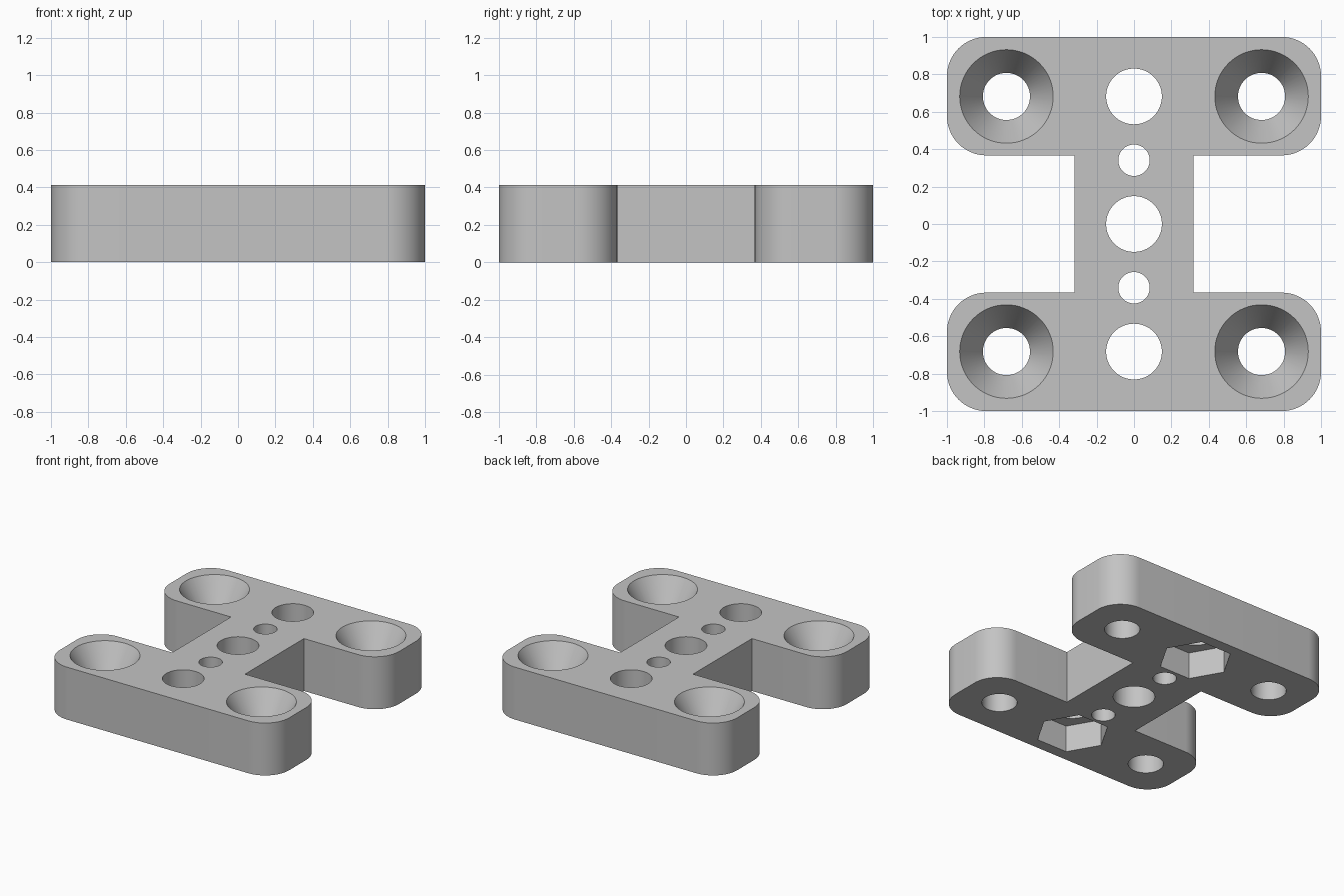
import bpy, bmesh, math

if "Cube" in bpy.data.objects:
    bpy.data.objects.remove(bpy.data.objects["Cube"], do_unlink=True)

HEIGHT = 0.413
HALF = 1.0           # half of the overall side
INNER = 0.367        # inner edge of each flange
WAIST = 0.318        # half width of the web
FILLET = 0.21
HOLE = 0.682         # offset of the outer holes
POCKET = 0.21        # depth of nut pockets and countersinks


def finish(name, bm):
    bmesh.ops.recalc_face_normals(bm, faces=bm.faces)
    mesh = bpy.data.meshes.new(name)
    bm.to_mesh(mesh)
    bm.free()
    obj = bpy.data.objects.new(name, mesh)
    bpy.context.collection.objects.link(obj)
    return obj


def lathe(name, x, y, profile, sides=64):
    """Closed solid from (radius, z) rings around a vertical axis."""
    bm = bmesh.new()
    rings = []
    for r, z in profile:
        angles = [math.tau * i / sides for i in range(sides)]
        rings.append([bm.verts.new((x + r * math.cos(a), y + r * math.sin(a), z)) for a in angles])
    for low, high in zip(rings, rings[1:]):
        for i in range(sides):
            j = (i + 1) % sides
            bm.faces.new((low[i], low[j], high[j], high[i]))
    bm.faces.new(rings[0])
    bm.faces.new(rings[-1])
    return finish(name, bm)


def corner(cx, cy, start, steps=16):
    """Quarter-circle fillet, counter-clockwise."""
    angles = [start + math.pi / 2 * i / steps for i in range(steps + 1)]
    return [(cx + FILLET * math.cos(a), cy + FILLET * math.sin(a)) for a in angles]


# H-shaped plate: right half outline, then the same turned half a revolution
c = HALF - FILLET
half = [(WAIST, -INNER), (WAIST, INNER)]
half += corner(c, INNER + FILLET, -math.pi / 2) + corner(c, c, 0)
half += corner(-c, c, math.pi / 2) + corner(-c, INNER + FILLET, math.pi)
outline = half + [(-x, -y) for x, y in half]
bm = bmesh.new()
base = bm.faces.new([bm.verts.new((x, y, 0)) for x, y in outline])
top = bmesh.ops.extrude_face_region(bm, geom=[base])["geom"]
bmesh.ops.translate(bm, vec=(0, 0, HEIGHT), verts=[v for v in top if isinstance(v, bmesh.types.BMVert)])
plate = finish("mounting_plate", bm)

# Cutters: countersunk corner holes, centre row of holes, hexagonal nut pockets
over = 0.1
cutters = []
R_TOP, R_BORE = 0.25, 0.126
slope = (R_TOP - R_BORE) / POCKET
for sx in (-1, 1):
    for sy in (-1, 1):
        cutters.append(lathe("countersink_cutter", sx * HOLE, sy * HOLE, [
            (R_BORE, -over), (R_BORE, HEIGHT - POCKET),
            (R_TOP + slope * over, HEIGHT + over)]))
for y, r in ((-HOLE, 0.149), (-0.341, 0.084), (0, 0.149), (0.341, 0.084), (HOLE, 0.149)):
    cutters.append(lathe("hole_cutter", 0, y, [(r, -over), (r, HEIGHT + over)]))
for sy in (-1, 1):
    cutters.append(lathe("nut_pocket_cutter", 0, sy * HOLE, [(0.265, -over), (0.265, POCKET)], 6))

for cutter in cutters:
    cutter.hide_render = True
    mod = plate.modifiers.new("cut", "BOOLEAN")
    mod.operation = "DIFFERENCE"
    mod.solver = "EXACT"
    mod.object = cutter

# Bake the cuts and drop the cutters
graph = bpy.context.evaluated_depsgraph_get()
mesh = bpy.data.meshes.new_from_object(plate.evaluated_get(graph))
plate.modifiers.clear()
plate.data = mesh
for cutter in cutters:
    bpy.data.objects.remove(cutter, do_unlink=True)

# Plain grey material
grey = bpy.data.materials.new("light_grey")
grey.use_nodes = True
colour = (0.55, 0.55, 0.55, 1)
grey.diffuse_color = colour
grey.node_tree.nodes["Principled BSDF"].inputs["Base Color"].default_value = colour
mesh.materials.clear()
mesh.materials.append(grey)

# Smooth curved walls, sharp rims
bpy.ops.object.select_all(action="DESELECT")
plate.select_set(True)
bpy.context.view_layer.objects.active = plate
bpy.ops.object.shade_smooth_by_angle(angle=math.radians(25))
